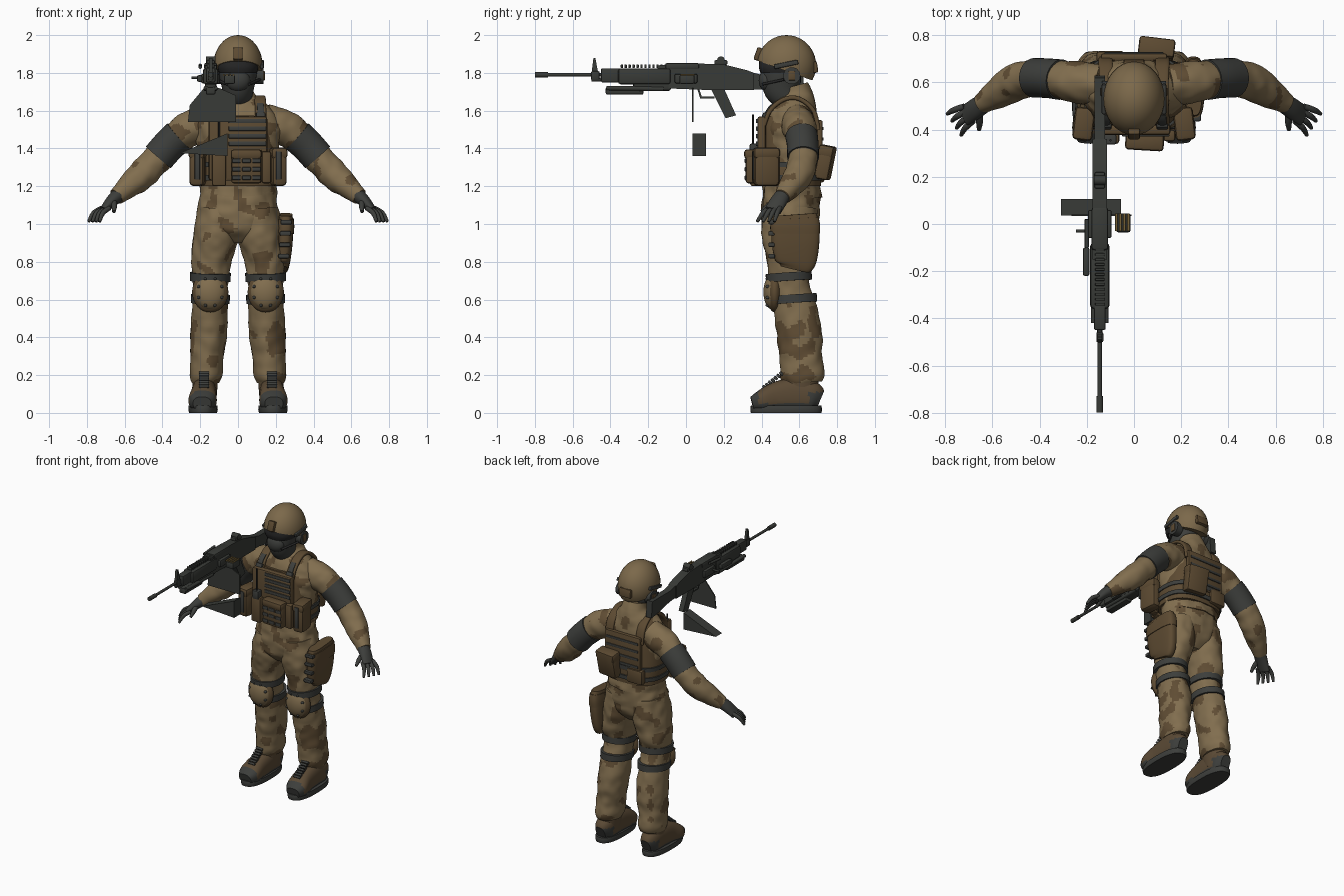
import bpy, bmesh, math
from mathutils import Vector, Euler, noise

if "Cube" in bpy.data.objects:
    bpy.data.objects.remove(bpy.data.objects["Cube"])


def material(name, *rgb):
    mat = bpy.data.materials.new(name)
    mat.use_nodes = True
    mat.diffuse_color = (*rgb, 1)
    shader = next(n for n in mat.node_tree.nodes if n.type == 'BSDF_PRINCIPLED')
    shader.inputs["Base Color"].default_value = (*rgb, 1)
    shader.inputs["Roughness"].default_value = .8
    return mat


tan = material("tan cloth", .22, .155, .077)
brown = material("camouflage brown", .117, .074, .034)
shell = material("helmet tan", .2, .14, .069)
canvas = material("pouch brown", .107, .068, .031)
leather = material("boot leather", .102, .067, .035)
fabric = material("dark grey fabric", .046, .048, .044)
steel = material("gun metal", .04, .043, .038)
black = material("goggle black", .02, .02, .02)
brass = material("brass", .2, .13, .04)
CAMO = [tan, brown]


def camouflage(point):
    return int(noise.noise(point * 11) > .27)


def finish(name, bm, mats, mirror=False, paint=None):
    """Turn a bmesh into one object, or into a left and right pair."""
    mats = mats if isinstance(mats, list) else [mats]
    bmesh.ops.recalc_face_normals(bm, faces=bm.faces[:])
    sides = (("left_", 1), ("right_", -1)) if mirror else (("", 1),)
    for prefix, sign in sides:
        part = bm.copy()
        if sign < 0:
            bmesh.ops.scale(part, vec=(-1, 1, 1), verts=part.verts[:])
            bmesh.ops.reverse_faces(part, faces=part.faces[:])
        if paint:
            for face in part.faces:
                face.material_index = paint(face.calc_center_median())
        mesh = bpy.data.meshes.new(prefix + name)
        part.to_mesh(mesh)
        part.free()
        for mat in mats:
            mesh.materials.append(mat)
        mesh.shade_smooth()
        mesh.set_sharp_from_angle(angle=math.radians(40))
        bpy.context.collection.objects.link(bpy.data.objects.new(prefix + name, mesh))
    bm.free()


def box(name, mat, centre, size, turn=(0, 0, 0), bevel=.008, mirror=False):
    bm = bmesh.new()
    bmesh.ops.create_cube(bm, size=1)
    bmesh.ops.scale(bm, vec=size, verts=bm.verts[:])
    bmesh.ops.bevel(bm, geom=bm.edges[:], offset=min(bevel, min(size) * .3),
                    segments=2, profile=.5, affect='EDGES')
    bmesh.ops.rotate(bm, matrix=Euler(turn).to_matrix(), verts=bm.verts[:])
    bmesh.ops.translate(bm, vec=centre, verts=bm.verts[:])
    finish(name, bm, mat, mirror)


def blob(name, mat, centre, radii, mirror=False, cut=None):
    """Ellipsoid, optionally trimmed below a plane given as (point, normal)."""
    bm = bmesh.new()
    bmesh.ops.create_uvsphere(bm, u_segments=32, v_segments=20, radius=1)
    bmesh.ops.scale(bm, vec=radii, verts=bm.verts[:])
    bmesh.ops.translate(bm, vec=centre, verts=bm.verts[:])
    if cut:
        bmesh.ops.bisect_plane(bm, geom=bm.verts[:] + bm.edges[:] + bm.faces[:],
                               plane_co=cut[0], plane_no=cut[1], clear_inner=True)
        bmesh.ops.holes_fill(bm, edges=bm.edges[:], sides=0)
    finish(name, bm, mat, mirror)


def prism(name, mat, outline, axis, middle, depth):
    """Flat outline in the plane across the axis, given thickness."""
    bm = bmesh.new()
    low = middle - depth / 2
    place = (lambda a, b: (low, a, b)) if axis == "x" else (lambda a, b: (a, low, b))
    face = bm.faces.new([bm.verts.new(place(a, b)) for a, b in outline])
    grown = bmesh.ops.extrude_face_region(bm, geom=[face])["geom"]
    shift = Vector((depth, 0, 0)) if axis == "x" else Vector((0, depth, 0))
    bmesh.ops.translate(bm, vec=shift, verts=[g for g in grown if isinstance(g, bmesh.types.BMVert)])
    finish(name, bm, mat)


def spline(rows, steps):
    rows = [Vector(row) for row in rows]
    padded = [rows[0]] + rows + [rows[-1]]
    result = []
    for i in range(len(rows) - 1):
        p, q, r, s = padded[i:i + 4]
        for k in range(steps):
            t = k / steps
            result.append((q * 2 + (r - p) * t + (p * 2 - q * 5 + r * 4 - s) * t * t
                           + (q * 3 - p - r * 3 + s) * t ** 3) / 2)
    return result + [rows[-1]]


def tube(name, mats, rows, axis=(1, 0, 0), sides=32, steps=6, square=1, crumple=0,
         mirror=False, paint=None):
    """Loft through rows of x, y, z, radius along the axis, radius across it."""
    bm = bmesh.new()
    points = spline(rows, steps)
    rings = []
    for i, row in enumerate(points):
        after, before = points[min(i + 1, len(points) - 1)], points[max(i - 1, 0)]
        along = Vector(after[:3]) - Vector(before[:3])
        across = along.cross(Vector(axis)).normalized()
        side = across.cross(along).normalized()
        ring = []
        for k in range(sides):
            angle = math.tau * k / sides
            c, s = (math.copysign(abs(f) ** square, f) for f in (math.cos(angle), math.sin(angle)))
            offset = side * (c * row[3]) + across * (s * row[4])
            centre = Vector(row[:3])
            offset *= 1 + crumple * noise.noise((centre + offset) * 17)
            ring.append(bm.verts.new(centre + offset))
        rings.append(ring)
    for lower, upper in zip(rings, rings[1:]):
        for k in range(sides):
            n = (k + 1) % sides
            bm.faces.new((lower[k], lower[n], upper[n], upper[k]))
    bm.faces.new(rings[0][::-1])
    bm.faces.new(rings[-1])
    finish(name, bm, mats, mirror, paint)


def rod(name, mat, start, end, radius, axis=(1, 0, 0), mirror=False):
    tube(name, mat, [(*start, radius, radius), (*end, radius, radius)], axis, 14, 1, mirror=mirror)


# Clothing
cloth = dict(sides=56, steps=10, crumple=.07, paint=camouflage)
tube("trouser_leg", CAMO, [
    (.17, .62, .16, .073, .1), (.17, .617, .2, .085, .116), (.165, .607, .3, .088, .113),
    (.153, .597, .45, .098, .12), (.148, .558, .63, .09, .108), (.144, .542, .72, .098, .108),
    (.14, .552, .82, .108, .132), (.115, .55, .95, .118, .15), (.1, .55, 1.08, .11, .14)],
    mirror=True, **cloth)
tube("trouser_seat", CAMO, [
    (0, .55, .9, .1, .08), (0, .55, .96, .19, .14), (0, .55, 1.03, .22, .155),
    (0, .555, 1.1, .21, .155), (0, .56, 1.2, .2, .145)], **cloth)
tube("jacket", CAMO, [
    (0, .56, 1.14, .203, .155), (0, .56, 1.25, .2, .15), (0, .555, 1.4, .212, .15),
    (0, .56, 1.5, .23, .143), (0, .57, 1.58, .205, .128), (0, .58, 1.65, .135, .106),
    (0, .58, 1.69, .088, .09), (0, .57, 1.73, .078, .078)], **cloth)
tube("sleeve", CAMO, [
    (.14, .59, 1.54, .085, .095), (.24, .6, 1.51, .09, .095), (.33, .613, 1.452, .078, .082),
    (.42, .62, 1.355, .076, .08), (.5, .6, 1.268, .077, .078), (.57, .56, 1.207, .066, .066),
    (.645, .51, 1.145, .043, .043)], axis=(0, 1, 0), mirror=True, **cloth)
tube("armband", fabric, [(.312, .612, 1.466, .086, .09), (.365, .618, 1.417, .084, .088),
                         (.422, .62, 1.353, .084, .087)], axis=(0, 1, 0), mirror=True)

# Gloves
tube("glove_palm", fabric, [(.625, .52, 1.16, .04, .04), (.67, .49, 1.12, .045, .032),
                            (.715, .46, 1.07, .045, .02)], axis=(0, 1, 0), mirror=True)
for i, finger in enumerate(("index", "middle", "ring", "little")):
    spread = Vector((.54, .84, 0)) * (i - 1.5) * .024
    root, tip = Vector((.7, .468, 1.085)) + spread, Vector((.762, .422, 1.012)) + spread * 1.5
    bend = (root + tip) / 2 + Vector((.009, 0, .009))
    tube(finger + "_finger", fabric, [(*root, .013, .013), (*bend, .013, .013), (*tip, .008, .008)],
         axis=(0, 1, 0), sides=12, mirror=True)
tube("thumb", fabric, [(.66, .48, 1.125, .018, .018), (.655, .435, 1.095, .015, .015),
                       (.657, .4, 1.065, .009, .009)], sides=12, mirror=True)

# Boots
tube("boot_foot", [leather, fabric], [
    (.18, .712, .07, .035, .05), (.18, .67, .085, .06, .08), (.18, .58, .095, .066, .09),
    (.182, .48, .085, .068, .08), (.188, .4, .063, .074, .058), (.19, .35, .05, .048, .036)],
    square=.8, mirror=True,
    paint=lambda p: int(p.y < .385 or p.z < .05 or (p.y > .65 and p.z < .11)))
tube("boot_shaft", leather, [(.178, .61, .07, .063, .09), (.175, .605, .14, .066, .095),
                             (.175, .605, .23, .068, .1)], mirror=True)
tube("boot_sole", fabric, [(.185, .53, 0, .074, .187), (.185, .53, .018, .078, .19),
                           (.185, .53, .038, .076, .187)], square=.8, steps=2, mirror=True)
for i in range(7):
    box("boot_lace", fabric, (.18, .415 + i * .015, .136 + i * .012), (.055, .024, .016),
        turn=(-.7, 0, 0), mirror=True)

# Knee pads
blob("knee_pad_rim", canvas, (.147, .47, .64), (.096, .042, .108), mirror=True)
blob("knee_pad_shell", tan, (.147, .46, .64), (.082, .05, .094), mirror=True)
for i in range(8):
    angle = math.tau * (i + .5) / 8
    blob("knee_pad_rivet", fabric, (.147 + .066 * math.cos(angle), .434, .64 + .076 * math.sin(angle)),
         (.009, .013, .009), mirror=True)
for height, middle, wide, deep in ((.72, .543, .108, .122), (.603, .568, .103, .124)):
    tube("knee_strap", fabric, [(.147, middle + .003, height - .022, wide, deep),
                                (.146, middle, height + .022, wide, deep)], steps=1, mirror=True)

# Head and helmet
tube("balaclava", fabric, [(0, .54, 1.66, .072, .075), (0, .51, 1.72, .085, .1),
                           (0, .505, 1.8, .1, .105), (0, .52, 1.9, .1, .12)])
blob("face_mask", fabric, (0, .43, 1.76), (.065, .045, .06))
tube("goggles", black, [(0, .5, 1.8, .1, .106), (0, .5, 1.83, .108, .114),
                        (0, .5, 1.87, .106, .111)], square=.85)
blob("helmet", shell, (0, .532, 1.84), (.13, .157, .16), cut=((0, .53, 1.81), (0, .36, 1)))
box("helmet_front_mount", canvas, (0, .382, 1.9), (.05, .03, .07), turn=(-.35, 0, 0))
box("helmet_back_box", canvas, (0, .682, 1.83), (.09, .03, .06), turn=(.15, 0, 0))
box("helmet_rail", fabric, (.127, .53, 1.845), (.02, .13, .025), turn=(.2, 0, 0), mirror=True)
rod("ear_cup", fabric, (.09, .56, 1.785), (.136, .56, 1.785), .046, axis=(0, 1, 0), mirror=True)
box("ear_cup_cover", canvas, (.135, .56, 1.785), (.014, .035, .05), mirror=True)
rod("microphone_boom", black, (.115, .52, 1.765), (.06, .405, 1.74), .007, mirror=True)

# Plate carrier
tube("carrier_vest", canvas, [(0, .555, 1.2, .205, .16), (0, .555, 1.3, .208, .163),
                              (0, .555, 1.4, .198, .16), (0, .555, 1.5, .178, .157),
                              (0, .56, 1.56, .15, .148)], square=.78)
tube("shoulder_strap", canvas, [
    (.12, .405, 1.5, .03, .012), (.12, .445, 1.6, .03, .012), (.117, .52, 1.66, .03, .012),
    (.117, .6, 1.662, .03, .012), (.12, .675, 1.6, .03, .012), (.12, .7, 1.5, .03, .012)],
    square=.6, mirror=True)
tube("strap_webbing", fabric, [(.12, .39, 1.5, .018, .006), (.12, .43, 1.6, .018, .006),
                               (.118, .465, 1.637, .018, .006)], square=.6, mirror=True)
box("strap_buckle", fabric, (.12, .414, 1.57), (.05, .024, .04), turn=(-.4, 0, 0), mirror=True)
box("front_panel", canvas, (0, .4, 1.4), (.31, .045, .34), bevel=.02)
box("back_panel", canvas, (0, .708, 1.42), (.28, .03, .26), bevel=.015)
for i in range(4):
    box("front_webbing", fabric, (.05, .376, 1.425 + i * .04), (.2, .012, .023))
    box("back_webbing", fabric, (0, .724, 1.34 + i * .055), (.25, .009, .017))
for height in (1.245, 1.315):
    tube("waist_webbing", fabric, [(0, .555, height - .014, .214, .171),
                                   (0, .555, height + .014, .215, .172)], square=.78, steps=1)
box("magazine_pouch", canvas, (.045, .352, 1.3), (.16, .065, .17), turn=(0, 0, -.06), bevel=.015)
box("magazine_flap", canvas, (.045, .348, 1.37), (.164, .072, .05), turn=(0, 0, -.06), bevel=.015)
for x in (-.008, .045, .098):
    for height in (1.245, 1.29, 1.335):
        box("magazine_strap", fabric, (x, .318 - (x - .045) * .06, height), (.045, .009, .022))
box("outer_magazine_pouch", canvas, (.15, .375, 1.3), (.05, .05, .17), bevel=.012)
box("radio_pouch", canvas, (-.1, .37, 1.29), (.075, .06, .18), bevel=.012)
box("radio", fabric, (-.1, .36, 1.395), (.05, .045, .06))
rod("radio_antenna", black, (-.1, .355, 1.4), (-.1, .355, 1.58), .005)
box("side_pouch", canvas, (.213, .425, 1.3), (.08, .135, .2), turn=(0, 0, .12), bevel=.024, mirror=True)
box("side_pouch_flap", canvas, (.213, .425, 1.375), (.086, .14, .06), turn=(0, 0, .12), bevel=.018, mirror=True)
box("side_pouch_strap", fabric, (.215, .357, 1.31), (.028, .012, .15), turn=(0, 0, .12), mirror=True)
box("back_pouch", canvas, (.095, .738, 1.325), (.15, .075, .18), turn=(-.2, 0, -.12), bevel=.015)
box("back_pouch_flap", canvas, (.096, .748, 1.385), (.154, .078, .06), turn=(-.2, 0, -.12), bevel=.012)
box("small_back_pouch", canvas, (-.1, .71, 1.27), (.12, .045, .1), bevel=.012)

# Thigh pouch on the left leg
tube("thigh_pouch", canvas, [
    (.237, .575, .76, .025, .075), (.24, .582, .8, .036, .108), (.247, .58, .9, .042, .126),
    (.252, .578, 1.0, .04, .126), (.253, .575, 1.05, .035, .115)], square=.65)
tube("thigh_pouch_flap", canvas, [(.25, .578, .95, .046, .131), (.252, .578, .99, .046, .132),
                                  (.253, .576, 1.03, .042, .126)], square=.65)
for i in range(4):
    box("thigh_pouch_clip", fabric, (.243 + i * .004, .453, .83 + i * .06), (.06, .035, .024))

# Machine gun, along y
G = -.145
rod("barrel", steel, (G, -.75, 1.79), (G, -.3, 1.79), .009)
rod("flash_hider", steel, (G, -.8, 1.79), (G, -.73, 1.79), .014)
rod("gas_tube", steel, (G, -.5, 1.765), (G, -.3, 1.765), .011)
box("gas_block", steel, (G, -.48, 1.785), (.03, .045, .05))
prism("front_sight", steel, [(-.5, 1.8), (-.465, 1.8), (-.48, 1.88), (-.49, 1.88)], "x", G, .018)
box("barrel_collar", steel, (G, -.39, 1.787), (.05, .12, .075))
box("handguard", steel, (G, -.22, 1.782), (.082, .28, .085), bevel=.015)
box("lower_handguard", steel, (G, -.18, 1.735), (.06, .2, .06), bevel=.012)
for i in range(16):
    box("rail_tooth", steel, (G, -.34 + i * .021, 1.835), (.04, .012, .02))
prism("receiver", steel, [(-.15, 1.84), (.05, 1.85), (.2, 1.845), (.32, 1.815), (.36, 1.8),
                          (.36, 1.71), (.1, 1.71), (-.15, 1.72)], "x", G, .06)
box("feed_cover", steel, (G, -.02, 1.835), (.07, .18, .035), bevel=.01)
box("feed_tray", steel, (G, 0, 1.77), (.1, .12, .05))
prism("stock", steel, [(.32, 1.81), (.42, 1.785), (.62, 1.785), (.63, 1.67), (.58, 1.675),
                       (.42, 1.71), (.32, 1.715)], "x", G, .044)
prism("pistol_grip", steel, [(.13, 1.72), (.2, 1.72), (.265, 1.575), (.21, 1.56)], "x", G, .036)
prism("trigger_guard", steel, [(.06, 1.715), (.075, 1.665), (.15, 1.665), (.15, 1.675),
                               (.083, 1.675), (.07, 1.715)], "x", G, .016)
for shift in (-.025, .025):
    rod("bipod_leg", steel, (G + shift, -.42, 1.72), (G + shift, -.12, 1.715), .012)
box("foregrip_block", steel, (G, -.325, 1.705), (.05, .2, .04))
box("side_light", steel, (-.203, -.16, 1.77), (.028, .12, .035))
rod("carry_handle", steel, (-.2, -.1, 1.83), (-.2, .02, 1.84), .009)
rod("charging_handle", steel, (-.245, -.03, 1.775), (G, -.03, 1.775), .007, axis=(0, 1, 0))
box("rear_sight", steel, (G, .185, 1.855), (.045, .07, .025))
rod("rear_sight_drum", steel, (G - .025, .185, 1.868), (G + .025, .185, 1.868), .02, axis=(0, 1, 0))
box("belt_guide", steel, (-.045, .005, 1.765), (.06, .08, .045))
for i in range(4):
    rod("belt_round", brass, (-.075 + i * .017, -.03, 1.789), (-.075 + i * .017, .045, 1.789), .005)

# Ammunition box panels, hanging loose below the gun
prism("ammunition_panel", steel, [(-.265, 1.54), (-.01, 1.54), (-.01, 1.68), (-.1, 1.72),
                                  (-.18, 1.72), (-.255, 1.63)], "y", .037, .008)
prism("ammunition_wedge", steel, [(-.055, 1.48), (-.055, 1.36), (-.31, 1.375)], "y", .07, .07)
